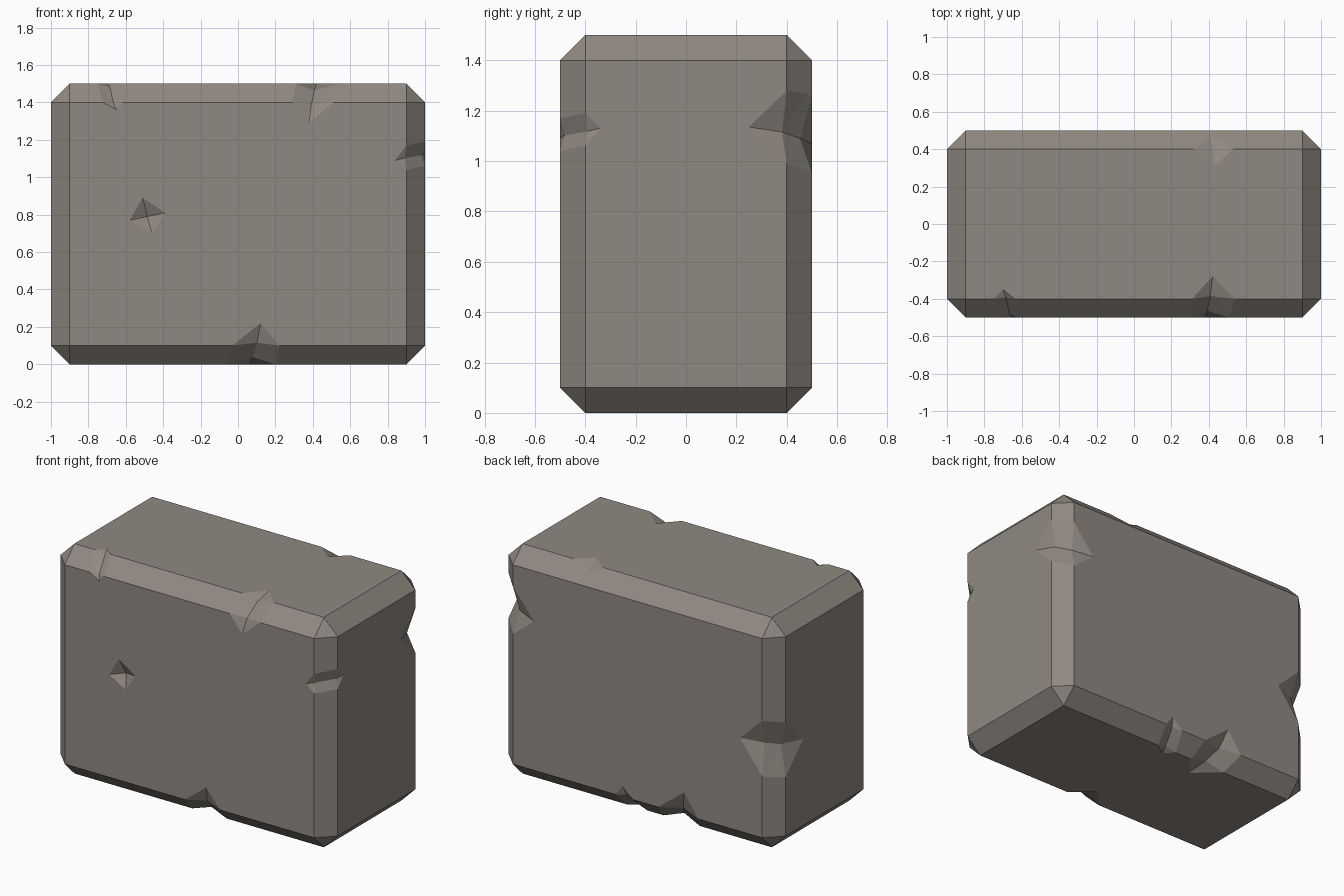
import bpy, bmesh
from mathutils import Vector

if "Cube" in bpy.data.objects:
    bpy.data.objects.remove(bpy.data.objects["Cube"])

X, Y, Z = Vector((1, 0, 0)), Vector((0, 1, 0)), Vector((0, 0, 1))
C = 0.1  # chamfer width

stone = bpy.data.materials.new("warm_grey_stone")
stone.diffuse_color = (0.28, 0.25, 0.22, 1)
stone.use_nodes = True
stone.node_tree.nodes["Principled BSDF"].inputs["Base Color"].default_value = stone.diffuse_color


def new_object(name, bm):
    mesh = bpy.data.meshes.new(name)
    bm.to_mesh(mesh)
    bm.free()
    mesh.materials.append(stone)
    obj = bpy.data.objects.new(name, mesh)
    bpy.context.collection.objects.link(obj)
    return obj


# Chamfered stone block
bm = bmesh.new()
bmesh.ops.create_cube(bm, size=1)
for v in bm.verts:
    v.co = Vector((v.co.x * 2, v.co.y, (v.co.z + 0.5) * 1.5))
bmesh.ops.bevel(bm, geom=bm.edges[:], offset=C, offset_type='OFFSET',
                segments=1, profile=0.5, affect='EDGES')
block = new_object("stone_block", bm)
cutters = []


def cut_dent(loop, owners, outside):
    """Cutter whose inner points (owners) sink below the outline loop."""
    bm = bmesh.new()
    inner = {tuple(o): bm.verts.new(o) for o in owners}
    rim = [bm.verts.new(o + (p - o) * 1.3) for p, o in zip(loop, owners)]
    cap = bm.verts.new(outside)
    n = len(loop)
    for i in range(n):
        j = (i + 1) % n
        a, b = inner[tuple(owners[i])], inner[tuple(owners[j])]
        bm.faces.new((rim[i], rim[j], a))
        if a != b:
            bm.faces.new((rim[j], b, a))
        bm.faces.new((rim[j], rim[i], cap))
    bmesh.ops.recalc_face_normals(bm, faces=bm.faces[:])
    cutter = new_object("chip_cutter", bm)
    cutter.hide_render = True
    mod = block.modifiers.new("chip", 'BOOLEAN')
    mod.operation, mod.solver, mod.object = 'DIFFERENCE', 'EXACT', cutter
    cutters.append(cutter)


def edge_chip(corner, u, v, d, tip1, tip2, span1, span2, depth):
    """Chip over a chamfer: u, v run inward on the two faces, d along the edge.
    tips are (reach, position), spans are (high, low) on each chamfer border."""
    def at(a, b, s):
        return corner + u * a + v * b + d * s
    k = 0.3 * (tip2[1] - tip1[1])
    a = at(C + 0.4 * depth, depth, tip1[1] + k)
    b = at(depth, C + 0.4 * depth, tip2[1] - k)
    loop = [at(tip1[0], 0, tip1[1]), at(C, 0, span1[0]), at(0, C, span2[0]),
            at(0, tip2[0], tip2[1]), at(0, C, span2[1]), at(C, 0, span1[1])]
    cut_dent(loop, [a, a, b, b, b, a], at(-0.2, -0.2, (tip1[1] + tip2[1]) / 2))


# Chips on the upright edges
edge_chip(-X + Y / 2, X, -Y, Z, (.26, .71), (.28, .665), (.863, .50), (.84, .486), .05)
edge_chip(X + Y / 2, -Y, -X, Z, (.25, 1.135), (.254, 1.07), (1.28, .99), (1.26, .95), .047)
edge_chip(X - Y / 2, Y, -X, Z, (.16, 1.13), (.16, 1.09), (1.19, 1.06), (1.17, 1.04), .02)
# Chips on the front top edge
edge_chip(-Y / 2 + Z * 1.5, Y, -Z, X, (.15, -.70), (.14, -.65), (-.64, -.75), (-.62, -.72), .018)
edge_chip(-Y / 2 + Z * 1.5, Y, -Z, X, (.22, .42), (.21, .38), (.54, .31), (.51, .29), .036)
# Chips on the front and back bottom edges
edge_chip(-Y / 2, Z, Y, X, (.22, .12), (.22, .06), (.22, -.03), (.20, -.05), .038)
edge_chip(Y / 2, Z, -Y, X, (.17, .11), (.155, .06), (.16, .03), (.14, 0), .022)
edge_chip(Y / 2, Z, -Y, X, (.245, -.335), (.24, -.22), (-.15, -.44), (-.12, -.38), .045)
# Small chip on the back top border, and pit in the front face
for apex, rim, out in (
        ((.42, .40, 1.465), ((.43, .31, 1.5), (.53, .4, 1.5), (.41, .47, 1.43), (.32, .4, 1.5)), (.42, .5, 1.7)),
        ((-.485, -.46, .79), ((-.51, -.5, .89), (-.39, -.5, .81), (-.46, -.5, .70), (-.58, -.5, .77)), (-.485, -.7, .79))):
    cut_dent([Vector(p) for p in rim], [Vector(apex)] * 4, Vector(out))

# Apply the cuts and remove the cutters
graph = bpy.context.evaluated_depsgraph_get()
graph.update()
result = bpy.data.meshes.new_from_object(block.evaluated_get(graph))
block.modifiers.clear()
block.data = result
result.materials.clear()
result.materials.append(stone)
for p in result.polygons:
    p.material_index = 0
    p.use_smooth = False
for c in cutters:
    bpy.data.objects.remove(c)
